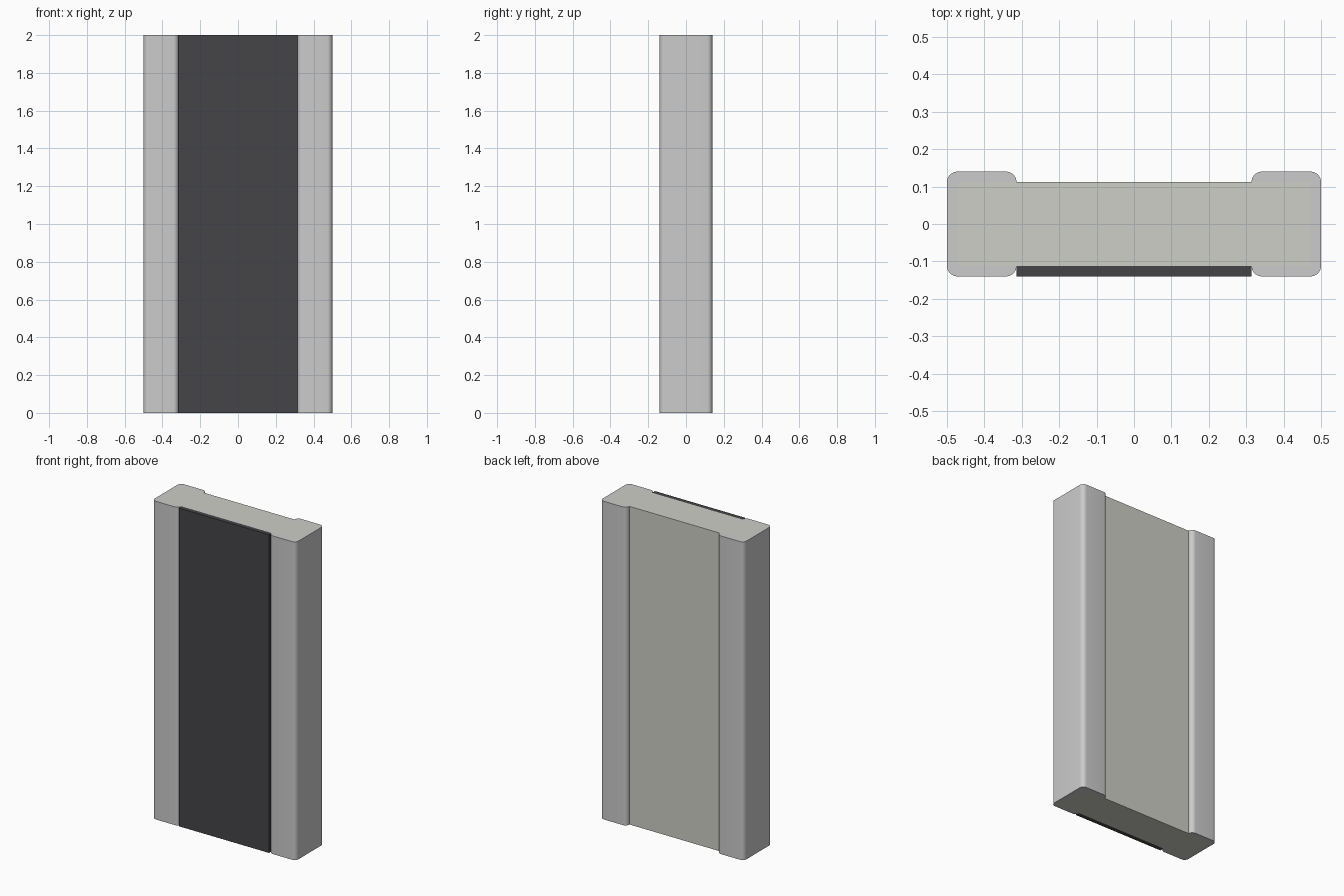
import bpy, bmesh
from math import sin, cos, pi

if "Cube" in bpy.data.objects:
    bpy.data.objects.remove(bpy.data.objects["Cube"])

H = 2.0          # length along z
R = 0.028        # plating thickness and corner radius
X_OUT, X_IN, Y_OUT = 0.5, 0.314, 0.14


def material(name, rgb):
    m = bpy.data.materials.new(name)
    m.diffuse_color = (*rgb, 1)
    m.use_nodes = True
    m.node_tree.nodes["Principled BSDF"].inputs["Base Color"].default_value = m.diffuse_color
    return m


def extrude_profile(name, pts, mat=None):
    bm = bmesh.new()
    face = bm.faces.new([bm.verts.new((x, y, 0)) for x, y in pts])
    res = bmesh.ops.extrude_face_region(bm, geom=[face])
    verts = [v for v in res["geom"] if isinstance(v, bmesh.types.BMVert)]
    bmesh.ops.translate(bm, verts=verts, vec=(0, 0, H))
    bmesh.ops.recalc_face_normals(bm, faces=bm.faces)
    me = bpy.data.meshes.new(name)
    bm.to_mesh(me)
    bm.free()
    ob = bpy.data.objects.new(name, me)
    bpy.context.collection.objects.link(ob)
    if mat:
        me.materials.append(mat)
    return ob


def rect(x, y0, y1):
    return [(-x, y0), (x, y0), (x, y1), (-x, y1)]


def arc(cx, cy, a0, a1, n=8):
    return [(cx + R * cos(a0 + (a1 - a0) * i / n),
             cy + R * sin(a0 + (a1 - a0) * i / n)) for i in range(n + 1)]


# Ceramic core and dark coating on the front
extrude_profile("ceramic_body", rect(X_OUT - R, -Y_OUT + R, Y_OUT - R),
                material("ceramic", (0.62, 0.62, 0.57)))
extrude_profile("front_coating", rect(X_IN, -Y_OUT, -Y_OUT + R),
                material("coating", (0.06, 0.06, 0.065)))

# C-shaped end terminals wrapped round both long edges
upper = [(X_OUT - R, Y_OUT - R)]
upper += arc(X_IN + R, Y_OUT - R, pi, pi / 2)
upper += arc(X_OUT - R, Y_OUT - R, pi / 2, 0)
lower = [(x, -y) for x, y in reversed(upper)]
terminal = extrude_profile("end_terminals", upper + lower)
terminal.modifiers.new("other_side", 'MIRROR').use_axis[0] = True
bpy.context.view_layer.objects.active = terminal
terminal.select_set(True)
bpy.ops.object.shade_smooth_by_angle()
